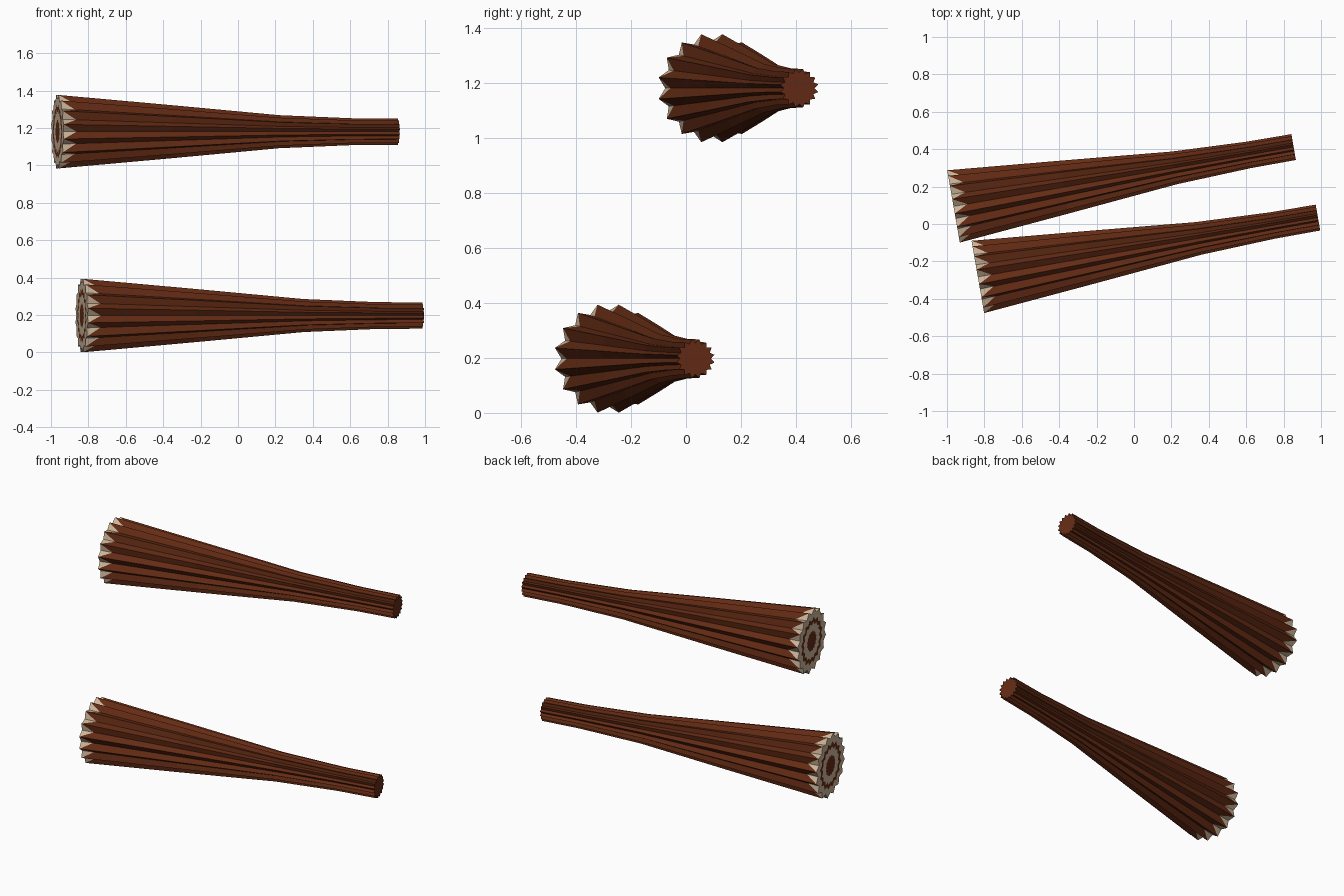
import bpy, bmesh, math
from mathutils import Matrix, Vector

if "Cube" in bpy.data.objects:
    bpy.data.objects.remove(bpy.data.objects["Cube"])

RIDGES = 16
N = RIDGES * 2
TILT = math.radians(9.9)


def material(name, rgb):
    m = bpy.data.materials.new(name)
    m.diffuse_color = (*rgb, 1)
    m.use_nodes = True
    m.node_tree.nodes["Principled BSDF"].inputs["Base Color"].default_value = m.diffuse_color
    return m


bark = material("bark brown", (0.125, 0.024, 0.007))
wood = material("cream wood", (0.60, 0.46, 0.32))

# distance along the log, ridge radius, groove radius
PROFILE = [(0.0, 0.2, 0.172), (0.6, 0.146, 0.124), (1.2, 0.09, 0.074),
           (1.6, 0.073, 0.059), (1.846, 0.0715, 0.057)]
TOOTH = 0.075   # how far the bare wood runs up each groove


def make_log(name, location):
    bm = bmesh.new()

    def ring(s, ridge, groove):
        verts = []
        for i in range(N):
            r = ridge if i % 2 else groove
            a = math.tau * i / N
            verts.append(bm.verts.new((s, r * math.cos(a), r * math.sin(a))))
        return verts

    def face(verts, mat):
        f = bm.faces.new(verts)
        f.material_index = mat

    def bridge(a, b, mat):
        for i in range(N):
            j = (i + 1) % N
            face((a[i], a[j], b[j], b[i]), mat)

    rings = [ring(*p) for p in PROFILE]

    # zigzag bark edge: bare wood fills the end of every groove
    first, second = rings[0], rings[1]
    t = TOOTH / PROFILE[1][0]
    notch = {i: bm.verts.new(first[i].co.lerp(second[i].co, t)) for i in range(0, N, 2)}
    for i in range(0, N, 2):
        for k in (i - 1, (i + 1) % N):
            face((first[i], first[k], notch[i]), 1)
            face((notch[i], first[k], second[k], second[i]), 0)

    # fluted bark
    for a, b in zip(rings[1:], rings[2:]):
        bridge(a, b, 0)
    face(rings[-1], 0)

    # growth rings on the thick cut end
    prev = first
    for scale, mat in ((0.74, 1), (0.59, 0), (0.33, 1)):
        cur = ring(0, 0.2 * scale, 0.172 * scale)
        bridge(prev, cur, mat)
        prev = cur
    face(prev, 0)

    bmesh.ops.recalc_face_normals(bm, faces=bm.faces)
    me = bpy.data.meshes.new(name)
    bm.to_mesh(me)
    bm.free()
    me.materials.append(bark)
    me.materials.append(wood)
    ob = bpy.data.objects.new(name, me)
    ob.matrix_world = Matrix.Translation(Vector(location)) @ Matrix.Rotation(TILT, 4, 'Z')
    bpy.context.collection.objects.link(ob)


make_log("lower_log", (-0.835, -0.283, 0.197))
make_log("upper_log", (-0.965, 0.094, 1.18))
